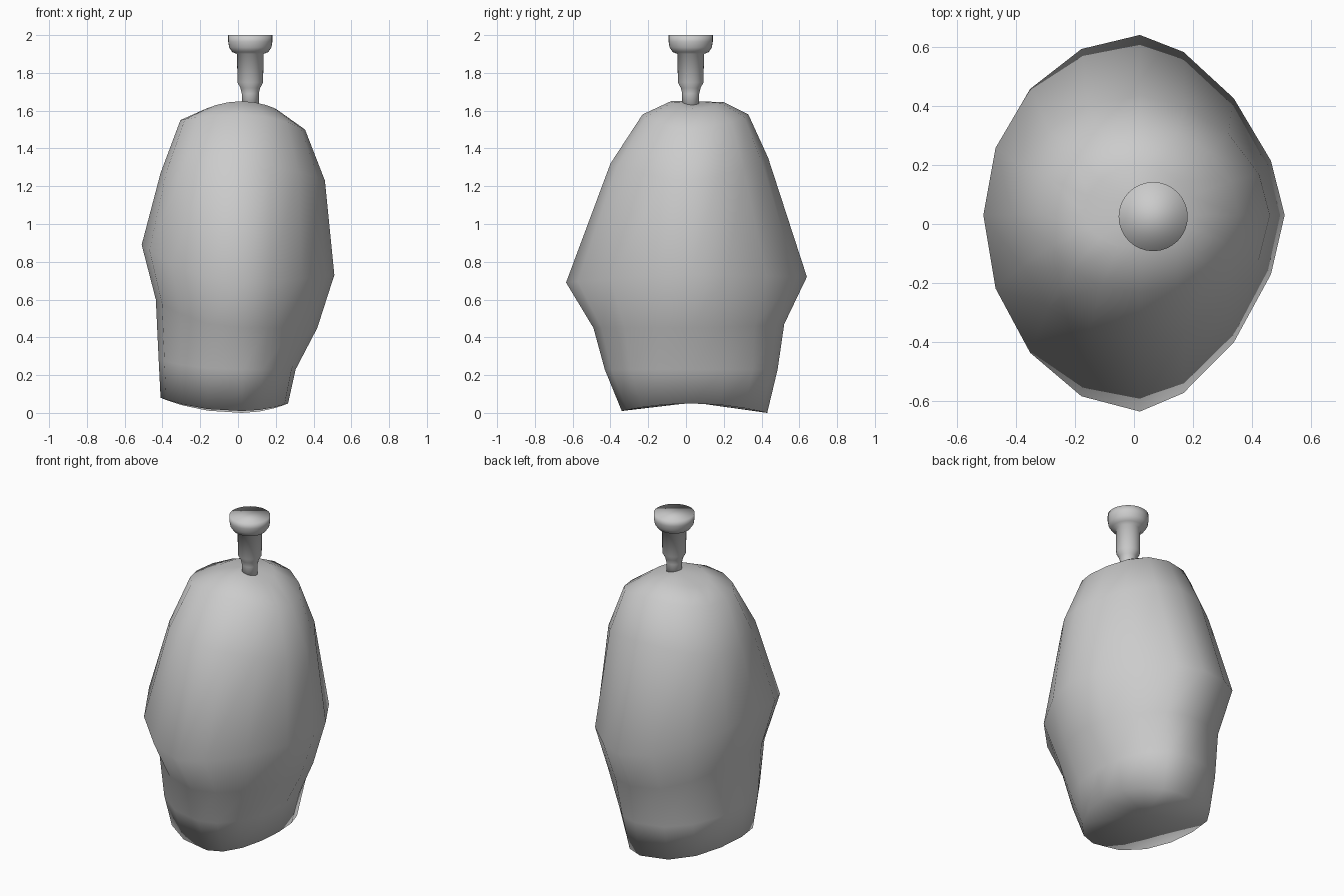
import bpy, bmesh
from math import sin, cos, pi

if "Cube" in bpy.data.objects:
    bpy.data.objects.remove(bpy.data.objects["Cube"])


def finish(name, bm):
    bmesh.ops.recalc_face_normals(bm, faces=bm.faces)
    for f in bm.faces:
        f.smooth = True
    me = bpy.data.meshes.new(name)
    bm.to_mesh(me)
    bm.free()
    ob = bpy.data.objects.new(name, me)
    bpy.context.collection.objects.link(ob)
    return ob


def bridge(bm, rings):
    for a, b in zip(rings, rings[1:]):
        n = len(a)
        for i in range(n):
            j = (i + 1) % n
            bm.faces.new((a[i], a[j], b[j], b[i]))


# Body: lopsided rings, each given as (x, z) left, (x, z) right,
# (y, z) front, (y, z) back, and roundness on the left and right
CX, CY, SIDES = 0.02, 0.03, 16
levels = [
    ((-0.41, 0.08), (0.265, 0.05), (-0.34, 0.01), (0.43, 0.00), 2.2, 2.0),
    ((-0.42, 0.28), (0.305, 0.23), (-0.43, 0.23), (0.485, 0.23), 2.2, 2.0),
    ((-0.435, 0.60), (0.42, 0.45), (-0.49, 0.45), (0.52, 0.47), 2.1, 1.8),
    ((-0.51, 0.89), (0.51, 0.73), (-0.635, 0.69), (0.64, 0.72), 1.95, 1.6),
    ((-0.41, 1.27), (0.46, 1.23), (-0.40, 1.32), (0.435, 1.35), 2.1, 1.8),
    ((-0.305, 1.55), (0.355, 1.50), (-0.23, 1.58), (0.33, 1.58), 2.1, 2.0),
    ((-0.17, 1.61), (0.20, 1.61), (-0.08, 1.65), (0.20, 1.645), 2.0, 2.0),
]
bm = bmesh.new()
rings = []
for left, right, front, back, pl, pr in levels:
    ring = []
    for i in range(SIDES):
        a = 2 * pi * i / SIDES
        c, s = cos(a), sin(a)
        side, p = (right, pr) if c > 0 else (left, pl)
        end = back if s > 0 else front
        x = CX + (side[0] - CX) * abs(c) ** (2 / p)
        y = CY + (end[0] - CY) * abs(s) ** (2 / p)
        ring.append(bm.verts.new((x, y, side[1] * c * c + end[1] * s * s)))
    rings.append(ring)
bridge(bm, rings)
# Close the arched underside and the crown
for ring, co in ((rings[0], (-0.05, 0.04, 0.055)), (rings[-1], (CX, 0.05, 1.65))):
    hub = bm.verts.new(co)
    for i in range(SIDES):
        bm.faces.new((ring[i], ring[(i + 1) % SIDES], hub))
finish("body", bm)

# Stem with flat-topped knob: turned profile of (radius, height)
profile = [(0.045, 1.60), (0.045, 1.69), (0.052, 1.72), (0.068, 1.75),
           (0.07, 1.90), (0.095, 1.91), (0.112, 1.935), (0.117, 1.965),
           (0.117, 2.00)]
bm = bmesh.new()
rings = [[bm.verts.new((0.065 + r * cos(2 * pi * i / 32),
                        0.025 + r * sin(2 * pi * i / 32), z))
          for i in range(32)] for r, z in profile]
bridge(bm, rings)
bm.faces.new(rings[0])
bm.faces.new(rings[-1])
finish("knob", bm)
